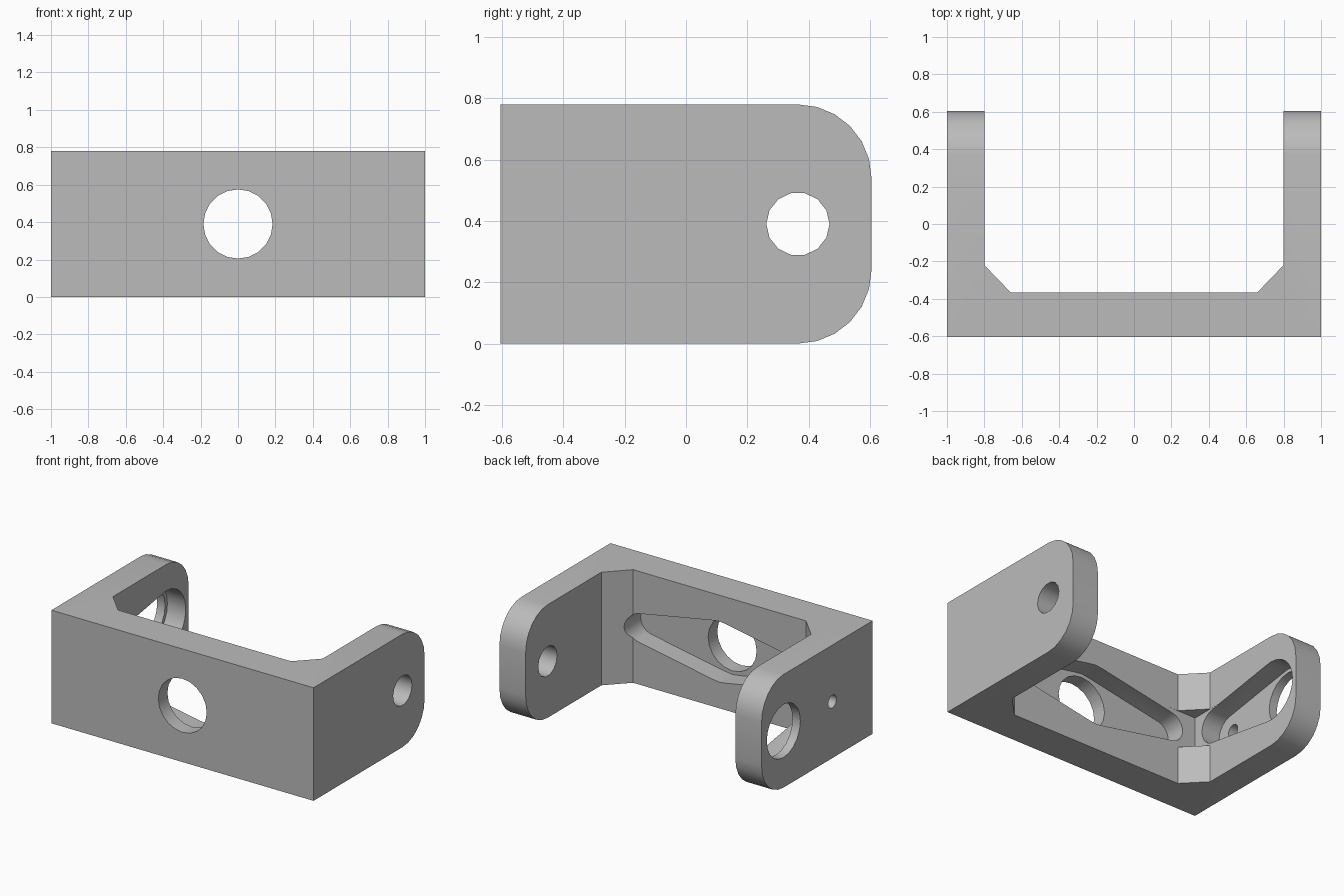
import bpy, bmesh, math
from mathutils import Vector
from mathutils.geometry import convex_hull_2d

cube = bpy.data.objects.get("Cube")
if cube:
    bpy.data.objects.remove(cube)

MID = 0.39        # centre height
FRONT = -0.605    # outer face of the cross plate
PLATE = -0.365    # inner face of the cross plate
PIVOT = 0.365     # arm hole position along y
ARM = 0.8         # inner face of each arm

grey = bpy.data.materials.new("grey metal")
grey.use_nodes = True
grey.diffuse_color = (0.5, 0.5, 0.5, 1)
grey.node_tree.nodes["Principled BSDF"].inputs["Base Color"].default_value = (0.5, 0.5, 0.5, 1)


def prism(name, outline, axis, lo, hi):
    """Extrude a 2D outline along an axis."""
    place = {"x": lambda u, v, t: (t, u, v),
             "y": lambda u, v, t: (u, t, v),
             "z": lambda u, v, t: (u, v, t)}[axis]
    bm = bmesh.new()
    rings = [[bm.verts.new(place(u, v, t)) for u, v in outline] for t in (lo, hi)]
    n = len(outline)
    for ring in rings:
        bm.faces.new(ring)
    for i in range(n):
        j = (i + 1) % n
        bm.faces.new((rings[0][i], rings[0][j], rings[1][j], rings[1][i]))
    bmesh.ops.recalc_face_normals(bm, faces=bm.faces)
    mesh = bpy.data.meshes.new(name)
    bm.to_mesh(mesh)
    bm.free()
    obj = bpy.data.objects.new(name, mesh)
    bpy.context.collection.objects.link(obj)
    return obj


def circle(u, v, r, sides):
    return [(u + r * math.cos(2 * math.pi * i / sides),
             v + r * math.sin(2 * math.pi * i / sides)) for i in range(sides)]


def hull(*circles):
    """Outline wrapped around several (centre, radius) circles at mid height."""
    pts = [Vector(p) for u, r in circles for p in circle(u, MID, r, 24)]
    return [tuple(pts[i]) for i in convex_hull_2d(pts)]


# U-shaped bracket with chamfered inner corners
half = [(1, FRONT), (1, 0.7), (ARM, 0.7), (ARM, -0.22), (0.66, PLATE)]
body = prism("bracket", half + [(-x, y) for x, y in reversed(half)], "z", -0.1, 0.9)
body.data.materials.append(grey)

# Side silhouette with rounded arm ends
R = 0.24
arc = [(PIVOT + R * math.sin(a), 0.54 + R * math.cos(a))
       for a in [math.radians(15 * i) for i in range(7)]]
side = [(-0.8, 0.78)] + arc + [(y, 0.78 - z) for y, z in reversed(arc)] + [(-0.8, 0)]

E = 0.001
cutters = [
    (prism("side_silhouette", side, "x", -1.2, 1.2), "INTERSECT"),
    # Cross plate: tapered inner pocket and round opening
    (prism("plate_pocket", hull((-0.6, 0.1), (0, 0.21), (0.6, 0.1)), "y", -0.505, -0.1), "DIFFERENCE"),
    (prism("plate_hole", circle(0, MID, 0.185, 20), "y", -0.8, -0.3), "DIFFERENCE"),
    # Gap through the right corner gusset
    (prism("gusset_gap", [(-ARM - E, PLATE - E), (-0.6, PLATE - E), (-0.6, -0.1), (-ARM - E, -0.1)],
           "z", 0.26, 0.52), "DIFFERENCE"),
    # Right arm: tapered inner pocket, large opening and small hole
    (prism("arm_pocket", hull((PIVOT, 0.208), (-0.18, 0.12)), "x", -0.94, -0.6), "DIFFERENCE"),
    (prism("large_arm_hole", circle(PIVOT, MID, 0.183, 20), "x", -1.2, -0.7), "DIFFERENCE"),
    (prism("small_arm_hole", circle(-0.166, MID, 0.045, 12), "x", -1.2, -0.7), "DIFFERENCE"),
    # Left arm: pivot hole
    (prism("pivot_hole", circle(PIVOT, MID, 0.103, 14), "x", 0.7, 1.2), "DIFFERENCE"),
]
for cutter, operation in cutters:
    cutter.hide_render = True
    mod = body.modifiers.new(cutter.name, "BOOLEAN")
    mod.operation = operation
    mod.solver = "EXACT"
    mod.object = cutter

# Bake the cuts and drop the helpers
bpy.context.view_layer.update()
baked = bpy.data.meshes.new_from_object(body.evaluated_get(bpy.context.evaluated_depsgraph_get()))
body.modifiers.clear()
body.data = baked
for cutter, _ in cutters:
    bpy.data.objects.remove(cutter)
baked.materials.clear()
baked.materials.append(grey)
for poly in baked.polygons:
    poly.material_index = 0

bpy.ops.object.select_all(action="DESELECT")
body.select_set(True)
bpy.context.view_layer.objects.active = body
bpy.ops.object.shade_smooth_by_angle(angle=math.radians(32))
